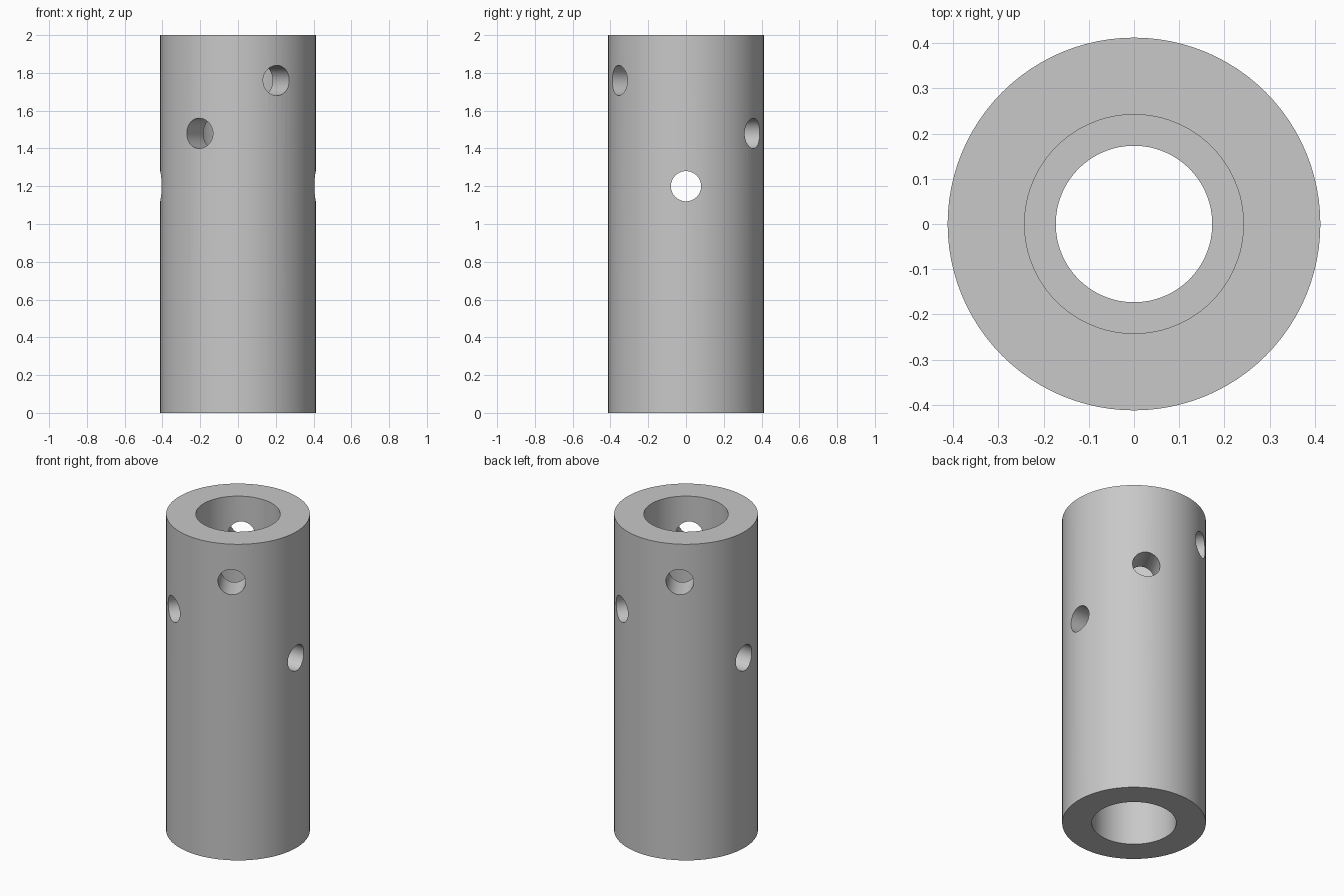
import bpy, bmesh, math
from mathutils import Matrix

if "Cube" in bpy.data.objects:
    bpy.data.objects.remove(bpy.data.objects["Cube"])

R_OUT, R_BORE, R_LIP, R_HOLE = 0.412, 0.242, 0.173, 0.08
HEIGHT, LIP_LOW, LIP_HIGH = 2.0, 0.85, 1.0
SEGMENTS = 96

grey = bpy.data.materials.new("plain grey")
grey.diffuse_color = (0.58, 0.58, 0.58, 1)
grey.use_nodes = True
grey.node_tree.nodes["Principled BSDF"].inputs["Base Color"].default_value = grey.diffuse_color


def make_object(name, bm):
    bmesh.ops.recalc_face_normals(bm, faces=bm.faces)
    mesh = bpy.data.meshes.new(name)
    bm.to_mesh(mesh)
    bm.free()
    mesh.materials.append(grey)
    obj = bpy.data.objects.new(name, mesh)
    bpy.context.collection.objects.link(obj)
    return obj


# Sleeve: closed wall profile revolved, with a narrower lip inside the bore
profile = [(R_OUT, 0), (R_OUT, HEIGHT), (R_BORE, HEIGHT), (R_BORE, LIP_HIGH),
           (R_LIP, LIP_HIGH), (R_LIP, LIP_LOW), (R_BORE, LIP_LOW), (R_BORE, 0)]
bm = bmesh.new()
rings = []
for i in range(SEGMENTS):
    a = 2 * math.pi * i / SEGMENTS
    rings.append([bm.verts.new((r * math.cos(a), r * math.sin(a), z)) for r, z in profile])
for i in range(SEGMENTS):
    here, there = rings[i], rings[(i + 1) % SEGMENTS]
    for j in range(len(profile)):
        k = (j + 1) % len(profile)
        bm.faces.new((here[j], there[j], there[k], here[k]))
sleeve = make_object("sleeve", bm)

# Cross holes: three drillings straight through, each turned by 60 degrees
bm = bmesh.new()
for z, angle in ((1.76, -60), (1.48, 60), (1.20, 0)):
    place = (Matrix.Translation((0, 0, z))
             @ Matrix.Rotation(math.radians(angle), 4, 'Z')
             @ Matrix.Rotation(math.pi / 2, 4, 'Y'))
    bmesh.ops.create_cone(bm, cap_ends=True, segments=48, radius1=R_HOLE,
                          radius2=R_HOLE, depth=1.2, matrix=place)
drill = make_object("hole_cutter", bm)
drill.hide_render = True

cut = sleeve.modifiers.new("cross holes", 'BOOLEAN')
cut.operation = 'DIFFERENCE'
cut.solver = 'EXACT'
cut.object = drill

bpy.context.view_layer.objects.active = sleeve
sleeve.select_set(True)
bpy.ops.object.modifier_apply(modifier=cut.name)
bpy.data.objects.remove(drill)

# Smooth walls, sharp rims
bpy.ops.object.shade_smooth_by_angle(angle=math.radians(30))
